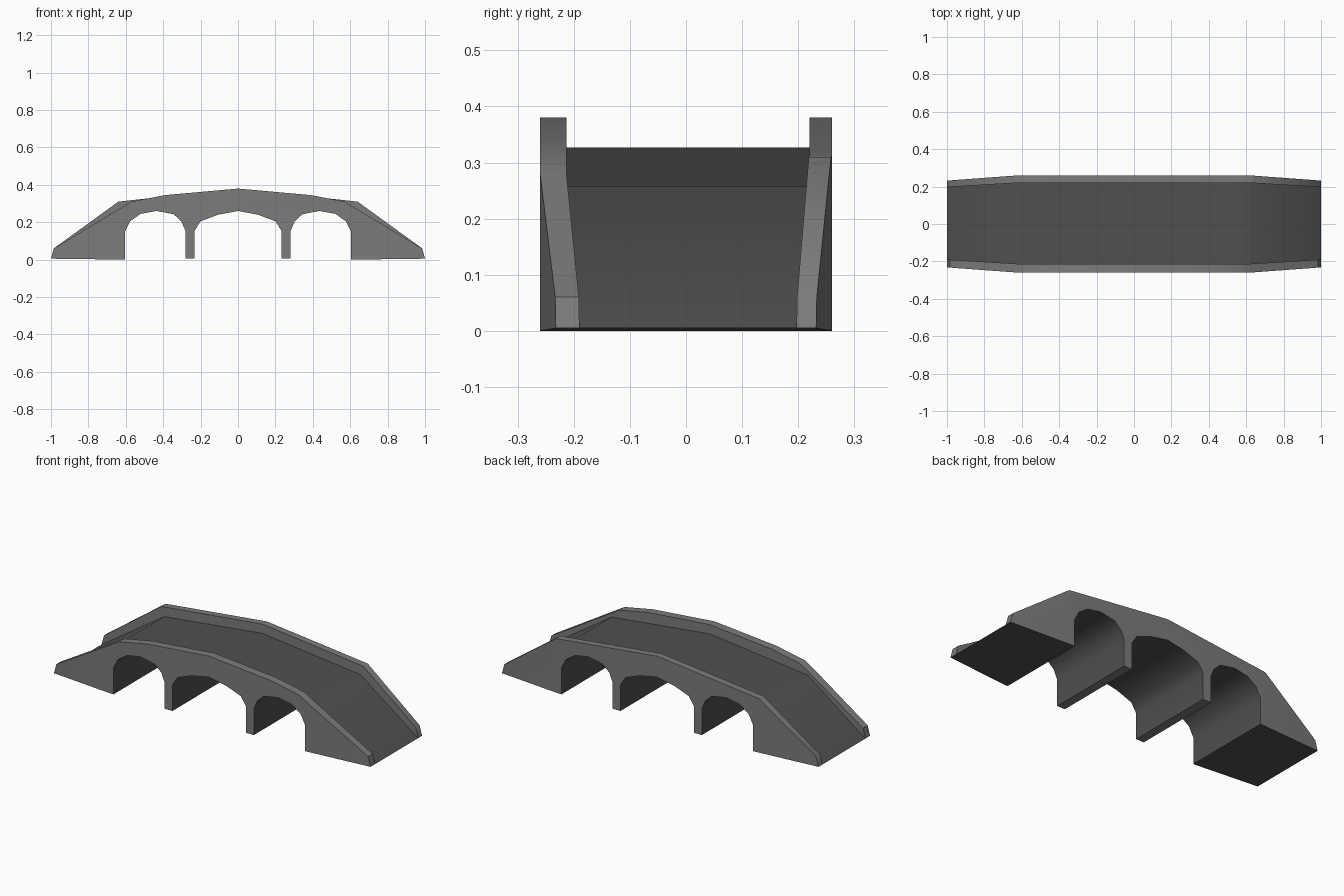
import bpy, bmesh, math

cube = bpy.data.objects.get("Cube")
if cube:
    bpy.data.objects.remove(cube, do_unlink=True)


def material(name, value):
    mat = bpy.data.materials.new(name)
    mat.use_nodes = True
    colour = (value, value, value, 1)
    mat.diffuse_color = colour
    mat.node_tree.nodes["Principled BSDF"].inputs["Base Color"].default_value = colour
    return mat


stone = material("grey stone", 0.2)
dark = material("dark road and vaults", 0.08)

BEND = 0.62   # the sides start to taper here
FOOT = 0.005  # height of the pier feet and the bridge ends


def mirrored(half):
    """Complete a half outline, given from the centre outwards, to both sides."""
    return [(-x, z) for x, z in reversed(half) if x > 0] + half


# Underside: half the middle arch, a pier, a side arch, an abutment
underside = mirrored([
    (0, 0.26), (0.107, 0.24), (0.2, 0.205), (0.232, 0.155), (0.232, FOOT),
    (0.282, FOOT), (0.282, 0.155), (0.303, 0.205), (0.345, 0.243),
    (0.435, 0.26), (0.52, 0.245), (0.577, 0.205), (0.605, 0.15),
    (0.605, 0), (1, FOOT)])


def is_dark(face, has_road):
    """Road, vaults and abutment bases are dark; pier feet and walls are stone."""
    n, c = face.normal, face.calc_center_median()
    if abs(n.y) > 0.5:
        return False
    road = has_road and n.z > 0.5
    base = n.z < -0.9 and abs(c.x) > 0.6
    vault = abs(c.x) < 0.606 and 0.02 < c.z < 0.265
    return road or base or vault


def bridge_part(name, half_top, y_near, y_far, has_road=False):
    """Extrude an outline along y; y_near and y_far are (middle, end) positions."""
    outline = underside + list(reversed(mirrored(half_top)))
    bm = bmesh.new()
    near = bm.faces.new([bm.verts.new((x, 0, z)) for x, z in outline])
    extruded = bmesh.ops.extrude_face_region(bm, geom=[near], use_keep_orig=True)
    for v in extruded["geom"]:
        if isinstance(v, bmesh.types.BMVert):
            v.co.y = 1
    for side in (-1, 1):
        bmesh.ops.bisect_plane(bm, geom=bm.verts[:] + bm.edges[:] + bm.faces[:],
                               plane_co=(side * BEND, 0, 0), plane_no=(1, 0, 0))
    bmesh.ops.recalc_face_normals(bm, faces=bm.faces[:])
    if has_road:
        # The side walls cover the ends of this part
        hidden = [f for f in bm.faces if abs(f.normal.y) > 0.9]
        bmesh.ops.delete(bm, geom=hidden, context='FACES')
    # Narrow the bridge towards its ends
    for v in bm.verts:
        middle, end = y_far if v.co.y > 0.5 else y_near
        t = max(0, (abs(v.co.x) - BEND) / (1 - BEND))
        v.co.y = middle + (end - middle) * t
    bm.normal_update()
    for f in bm.faces:
        f.material_index = int(is_dark(f, has_road))
    mesh = bpy.data.meshes.new(name)
    bm.to_mesh(mesh)
    bm.free()
    mesh.materials.append(stone)
    mesh.materials.append(dark)
    obj = bpy.data.objects.new(name, mesh)
    bpy.context.collection.objects.link(obj)
    bpy.ops.object.select_all(action='DESELECT')
    obj.select_set(True)
    bpy.context.view_layer.objects.active = obj
    bpy.ops.object.shade_smooth_by_angle(angle=math.radians(40))


# Vaults and road deck between the side walls
bridge_part("road_deck", [(0, 0.327), (BEND, 0.257)],
            (-0.213, -0.19), (0.22, 0.197), has_road=True)

# Side walls, which rise above the deck as parapets
bridge_part("front_wall", [(0, 0.38), (0.39, 0.345), (0.57, 0.31), (0.985, 0.06)],
            (-0.26, -0.232), (-0.213, -0.19))
bridge_part("back_wall", [(0, 0.38), (0.64, 0.31), (0.985, 0.06)],
            (0.22, 0.197), (0.26, 0.232))
